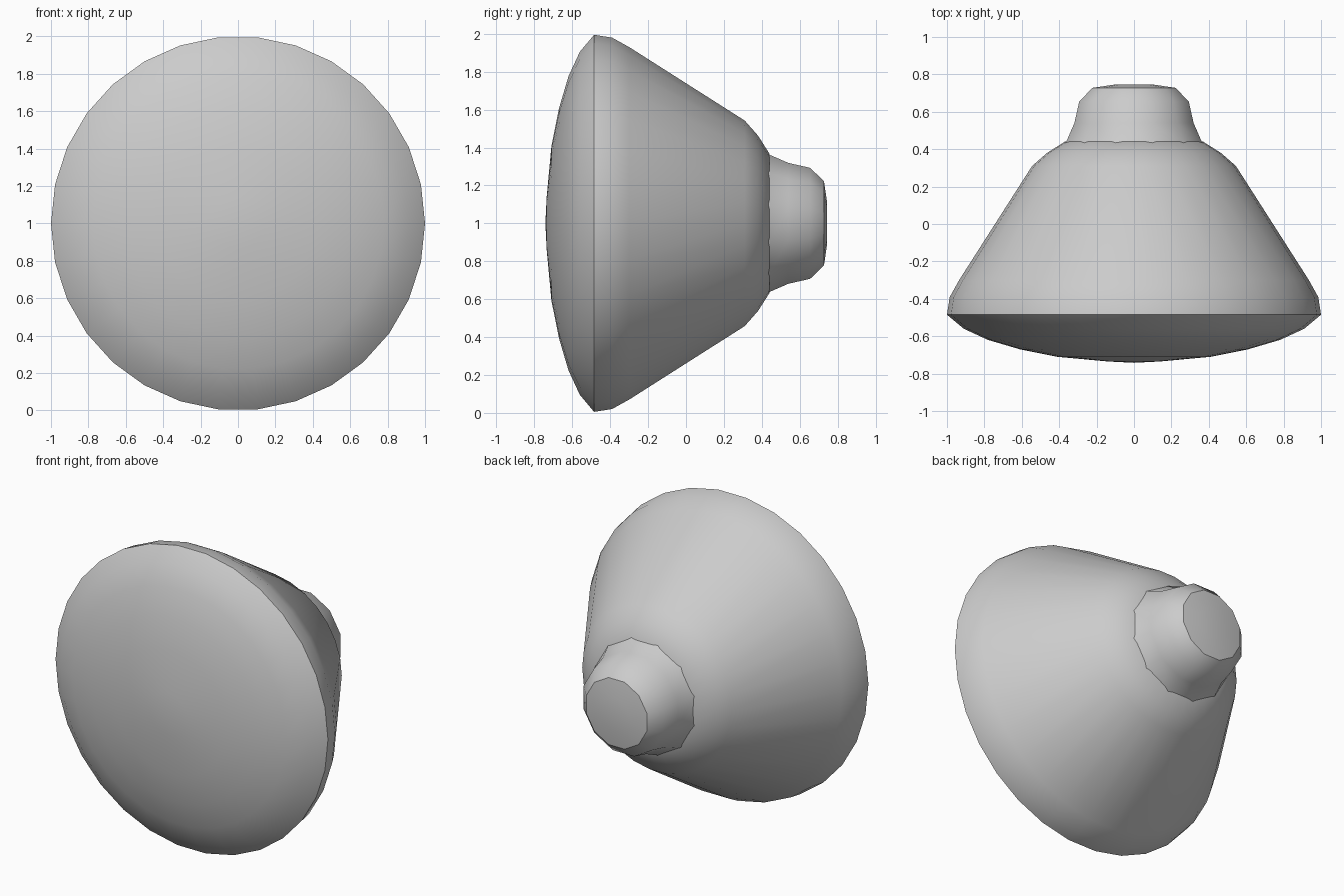
import bpy, bmesh, math

cube = bpy.data.objects.get("Cube")
if cube:
    bpy.data.objects.remove(cube, do_unlink=True)

grey = bpy.data.materials.new("light_grey")
grey.use_nodes = True
grey.diffuse_color = (0.6, 0.6, 0.6, 1)
grey.node_tree.nodes["Principled BSDF"].inputs["Base Color"].default_value = (0.6, 0.6, 0.6, 1)


def turned_part(name, profile, sides, offset=0.0, smooth=33):
    """Revolve (y, radius) points about the front-to-back axis at z = 1."""
    bm = bmesh.new()
    rings = []
    for y, r in profile:
        if r == 0:
            rings.append([bm.verts.new((0, y, 1))] * sides)
            continue
        angles = [2 * math.pi * (i + offset) / sides for i in range(sides)]
        rings.append([bm.verts.new((r * math.cos(a), y, 1 + r * math.sin(a))) for a in angles])
    for a, b in zip(rings, rings[1:]):
        for i in range(sides):
            j = (i + 1) % sides
            corners = list(dict.fromkeys((a[i], a[j], b[j], b[i])))
            bm.faces.new(corners)
    bmesh.ops.recalc_face_normals(bm, faces=bm.faces)
    mesh = bpy.data.meshes.new(name)
    bm.to_mesh(mesh)
    bm.free()
    mesh.materials.append(grey)
    obj = bpy.data.objects.new(name, mesh)
    bpy.context.collection.objects.link(obj)
    bpy.ops.object.select_all(action='DESELECT')
    obj.select_set(True)
    bpy.context.view_layer.objects.active = obj
    bpy.ops.object.shade_smooth_by_angle(angle=math.radians(smooth))
    return obj


# Domed front face, sharp rim and tapering back
turned_part("bulb_body", [
    (-0.742, 0), (-0.735, 0.14), (-0.71, 0.41), (-0.67, 0.61), (-0.62, 0.78),
    (-0.56, 0.91), (-0.485, 1.0), (-0.39, 0.985), (-0.30, 0.935),
    (0.31, 0.545), (0.38, 0.465), (0.44, 0.37), (0.46, 0.25), (0.46, 0),
], 30)

# Short flared neck with a shallow cap
turned_part("neck", [
    (0.41, 0), (0.41, 0.39), (0.44, 0.375), (0.54, 0.33), (0.655, 0.303),
    (0.728, 0.23), (0.745, 0.11), (0.745, 0),
], 12, offset=0.5)
